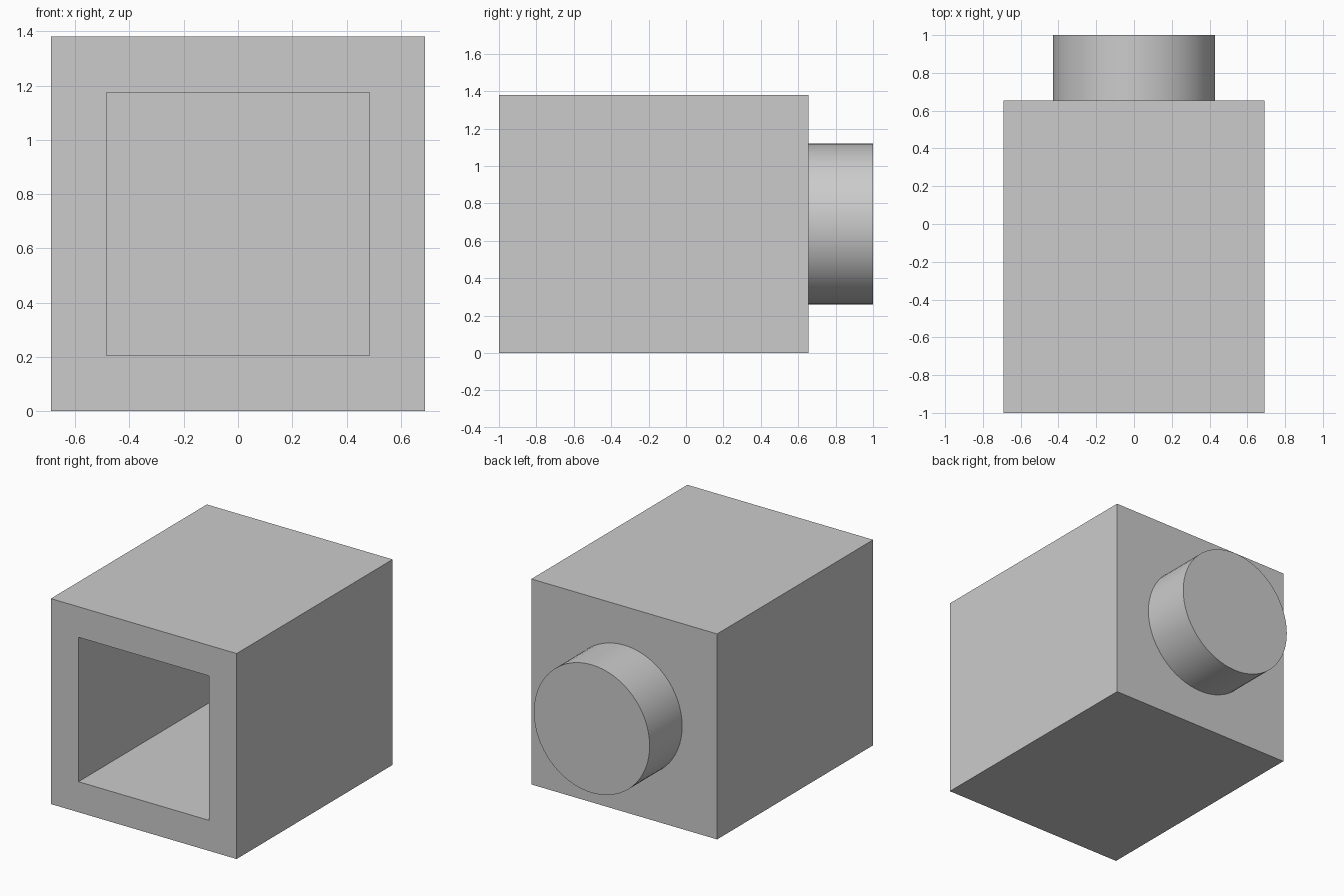
import bpy, bmesh, math
from mathutils import Matrix, Vector

default = bpy.data.objects.get("Cube")
if default:
    bpy.data.objects.remove(default, do_unlink=True)

grey = bpy.data.materials.new("light grey")
grey.use_nodes = True
grey.diffuse_color = (0.6, 0.6, 0.6, 1)
grey.node_tree.nodes["Principled BSDF"].inputs["Base Color"].default_value = (0.6, 0.6, 0.6, 1)

WIDTH, FRONT, BACK = 1.38, -1.0, 0.655
WALL = 0.205
MID = WIDTH / 2


def finish(bm, name):
    bmesh.ops.recalc_face_normals(bm, faces=bm.faces)
    mesh = bpy.data.meshes.new(name)
    bm.to_mesh(mesh)
    bm.free()
    mesh.materials.append(grey)
    obj = bpy.data.objects.new(name, mesh)
    bpy.context.collection.objects.link(obj)
    return obj


# Hollow square housing, open at the front
bm = bmesh.new()
depth = BACK - FRONT
bmesh.ops.create_cube(bm, size=1, matrix=Matrix.Translation((0, (FRONT + BACK) / 2, MID))
                      @ Matrix.Diagonal((WIDTH, depth, WIDTH, 1)))
front = min(bm.faces, key=lambda f: f.calc_center_median().y)
bmesh.ops.inset_region(bm, faces=[front], thickness=WALL, use_even_offset=True)
cavity = bmesh.ops.extrude_discrete_faces(bm, faces=[front])["faces"]
bmesh.ops.translate(bm, verts=cavity[0].verts, vec=Vector((0, depth - WALL, 0)))
finish(bm, "housing")

# Round solid plug on the back
bm = bmesh.new()
length = 1.0 - BACK
bmesh.ops.create_cone(bm, cap_ends=True, segments=64, radius1=0.43, radius2=0.43, depth=length,
                      matrix=Matrix.Translation((0, BACK + length / 2, MID))
                      @ Matrix.Rotation(math.pi / 2, 4, "X"))
plug = finish(bm, "rear_plug")
bpy.ops.object.select_all(action="DESELECT")
plug.select_set(True)
bpy.context.view_layer.objects.active = plug
bpy.ops.object.shade_smooth_by_angle(angle=math.radians(30))
